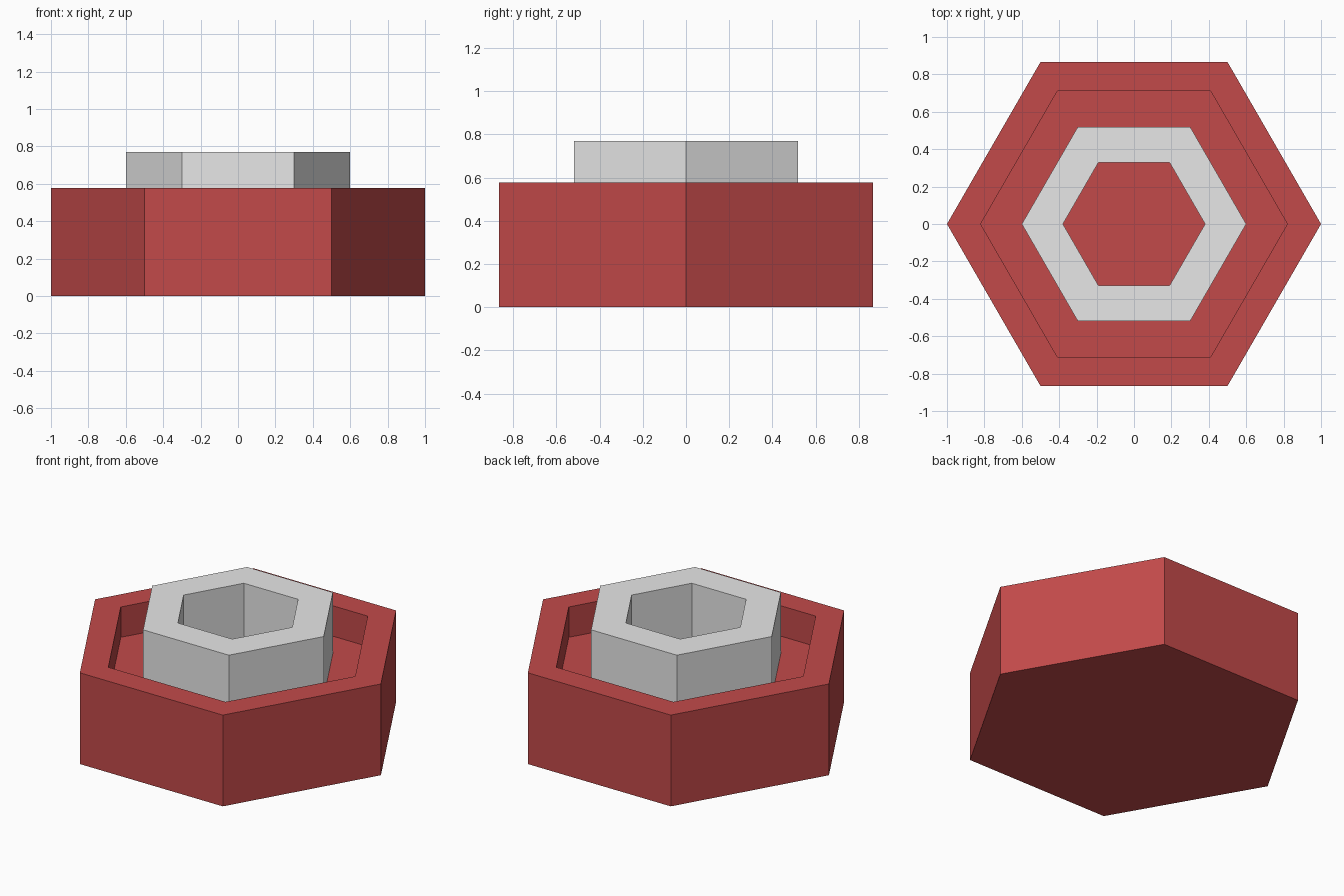
import bpy
import bmesh
from math import cos, sin, tau

SIDES = 6
FLOOR, RIM, TOP = 0.385, 0.577, 0.77

cube = bpy.data.objects.get("Cube")
if cube:
    bpy.data.objects.remove(cube, do_unlink=True)


def material(name, colour):
    mat = bpy.data.materials.new(name)
    mat.use_nodes = True
    mat.diffuse_color = colour
    mat.node_tree.nodes["Principled BSDF"].inputs["Base Color"].default_value = colour
    return mat


def hex_part(name, profile, mat, closed):
    """Sweep a (radius, height) profile around z; cap its ends or close the loop."""
    bm = bmesh.new()
    loops = [[bm.verts.new((r * cos(tau * i / SIDES), r * sin(tau * i / SIDES), z))
              for i in range(SIDES)] for r, z in profile]
    pairs = list(zip(loops, loops[1:]))
    if closed:
        pairs.append((loops[-1], loops[0]))
    else:
        bm.faces.new(loops[0])
        bm.faces.new(loops[-1])
    for a, b in pairs:
        for i in range(SIDES):
            j = (i + 1) % SIDES
            bm.faces.new((a[i], a[j], b[j], b[i]))
    bmesh.ops.recalc_face_normals(bm, faces=bm.faces)
    mesh = bpy.data.meshes.new(name)
    bm.to_mesh(mesh)
    bm.free()
    mesh.materials.append(mat)
    obj = bpy.data.objects.new(name, mesh)
    bpy.context.collection.objects.link(obj)
    return obj


red = material("red", (0.54, 0.068, 0.068, 1))
grey = material("light grey", (0.8, 0.8, 0.8, 1))

# Solid base with a shallow hexagonal recess
hex_part("base", [(1, 0), (1, RIM), (0.82, RIM), (0.82, FLOOR)], red, closed=False)

# Hollow collar standing on the recess floor
hex_part("collar", [(0.6, FLOOR), (0.6, TOP), (0.38, TOP), (0.38, FLOOR)], grey, closed=True)
